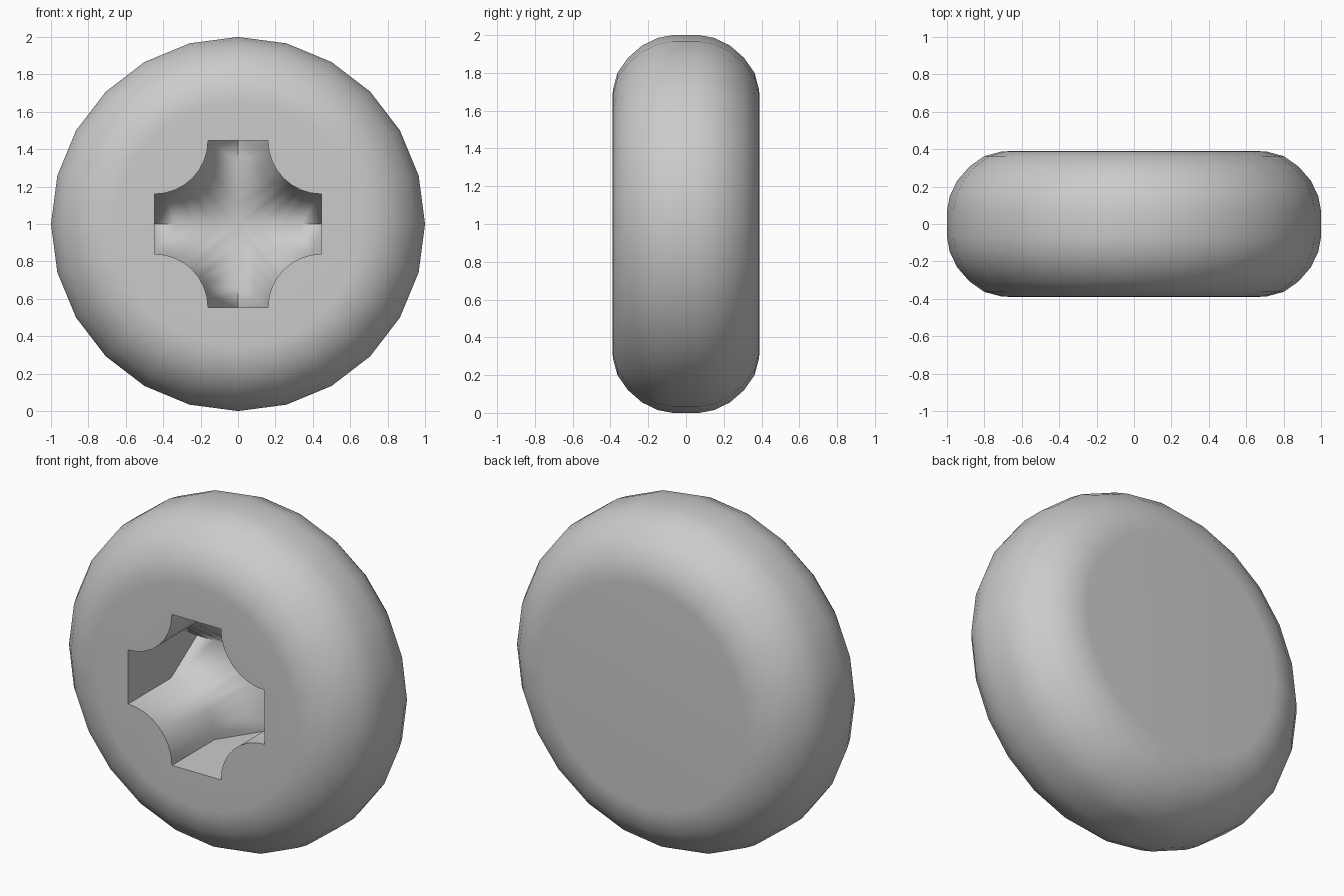
import bpy, bmesh
from math import sin, cos, pi

cube = bpy.data.objects.get("Cube")
if cube:
    bpy.data.objects.remove(cube)

SIDES, STEPS = 24, 8           # disc sides, segments per socket corner
FRONT, WALL, RIDGE = -0.39, 0.01, 0.255
ARM, HALF = 0.447, 0.16        # socket arm length and half width

gray = bpy.data.materials.new("plain_gray")
gray.use_nodes = True
color = (0.6, 0.6, 0.6, 1)
gray.diffuse_color = color
gray.node_tree.nodes["Principled BSDF"].inputs["Base Color"].default_value = color

bm = bmesh.new()


def ring(radius, y):
    return [bm.verts.new((radius * cos(2 * pi * i / SIDES), y, 1 + radius * sin(2 * pi * i / SIDES)))
            for i in range(SIDES)]


def skin(a, b):
    n = len(a)
    return [bm.faces.new((a[i], a[(i + 1) % n], b[(i + 1) % n], b[i])) for i in range(n)]


# Rounded rim, from the front face to the back face
half = [(0.66, 0.39), (0.71, 0.387), (0.80, 0.363), (0.88, 0.307), (0.945, 0.232), (0.985, 0.15), (1.0, 0.07)]
profile = [(r, -y) for r, y in half] + [(r, y) for r, y in reversed(half)]
rings = [ring(r, y) for r, y in profile]
for a, b in zip(rings, rings[1:]):
    skin(a, b)
bm.faces.new(rings[-1])

# Cross-shaped socket: straight walls, then a floor running down to crossed ridges
mouth, ledge, keel = [], [], []
centre = bm.verts.new((0, RIDGE, 1))
tips = []
for q in range(4):
    c, s = round(cos(q * pi / 2)), round(sin(q * pi / 2))

    def point(u, v, y):
        return bm.verts.new((u * c - v * s, y, 1 + u * s + v * c))

    tips.append([point(ARM * (1 - k / (STEPS // 2)), 0, RIDGE) for k in range(STEPS // 2)])
    for i in range(STEPS + 1):
        a = i * pi / 2 / STEPS
        u, v = ARM - (ARM - HALF) * sin(a), ARM - (ARM - HALF) * cos(a)
        mouth.append(point(u, v, FRONT))
        ledge.append(point(u, v, WALL))

for q in range(4):
    keel += tips[q] + [centre] + tips[(q + 1) % 4][::-1]

skin(mouth, ledge)
total = len(ledge)
for i in range(total):
    j = (i + 1) % total
    corners = list(dict.fromkeys((ledge[i], ledge[j], keel[j], keel[i])))
    bm.faces.new(corners)

# Front face between the rim and the socket mouth
loops = [bm.edges.get((lp[i], lp[(i + 1) % len(lp)])) for lp in (rings[0], mouth) for i in range(len(lp))]
bmesh.ops.triangle_fill(bm, edges=loops, use_beauty=True, normal=(0, -1, 0))
bmesh.ops.recalc_face_normals(bm, faces=bm.faces)

# Smooth shading with crisp socket edges
for f in bm.faces:
    f.smooth = True


def crisp(a, b):
    edge = bm.edges.get((a, b))
    if edge:
        edge.smooth = False


for i in range(total):
    crisp(mouth[i], mouth[(i + 1) % total])
    if i % (STEPS + 1) in (0, STEPS):
        crisp(mouth[i], ledge[i])
        crisp(ledge[i], keel[i])
for tip in tips:
    crisp(tip[0], tip[1])

mesh = bpy.data.meshes.new("socket_disc")
bm.to_mesh(mesh)
bm.free()
mesh.materials.append(gray)
disc = bpy.data.objects.new("socket_disc", mesh)
bpy.context.collection.objects.link(disc)
